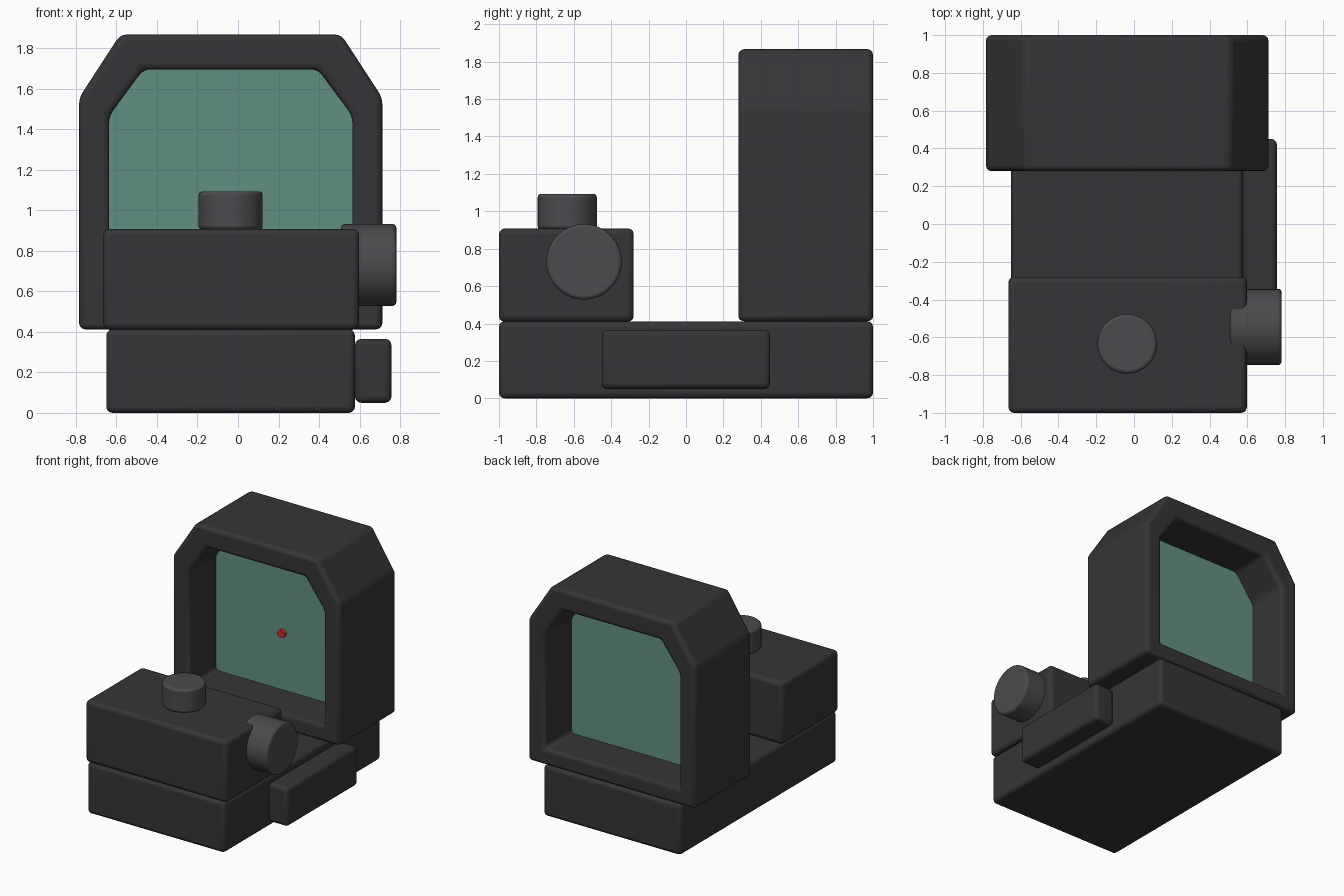
import bpy, bmesh, math
from mathutils import Matrix

if "Cube" in bpy.data.objects:
    bpy.data.objects.remove(bpy.data.objects["Cube"])

CX = -0.036  # symmetry plane of the body


def material(name, r, g, b, a=1.0):
    m = bpy.data.materials.new(name)
    m.diffuse_color = (r, g, b, a)
    m.use_nodes = True
    m.node_tree.nodes["Principled BSDF"].inputs["Base Color"].default_value = m.diffuse_color
    return m


BODY = material("dark_body", 0.036, 0.036, 0.039)
KNOB = material("knob_grey", 0.07, 0.07, 0.075)
GLASS = material("tinted_glass", 0.12, 0.28, 0.23, 0.85)
RED = material("red_dot", 0.65, 0.02, 0.02)


def finish(name, bm, mat, bevel=0.0):
    bmesh.ops.recalc_face_normals(bm, faces=bm.faces)
    mesh = bpy.data.meshes.new(name)
    bm.to_mesh(mesh)
    bm.free()
    ob = bpy.data.objects.new(name, mesh)
    bpy.context.collection.objects.link(ob)
    mesh.materials.append(mat)
    if bevel:
        mod = ob.modifiers.new("bevel", 'BEVEL')
        mod.width = bevel
        mod.segments = 3
        mod.limit_method = 'ANGLE'
        mod.angle_limit = math.radians(25)
    bpy.ops.object.select_all(action='DESELECT')
    ob.select_set(True)
    bpy.context.view_layer.objects.active = ob
    bpy.ops.object.shade_smooth_by_angle(angle=math.radians(30))
    return ob


def box(name, x0, x1, y0, y1, z0, z1, bevel=0.03):
    bm = bmesh.new()
    bmesh.ops.create_cube(bm, size=1)
    bmesh.ops.scale(bm, verts=bm.verts, vec=(x1 - x0, y1 - y0, z1 - z0))
    bmesh.ops.translate(bm, verts=bm.verts,
                        vec=((x0 + x1) / 2, (y0 + y1) / 2, (z0 + z1) / 2))
    return finish(name, bm, BODY, bevel)


def disc(name, centre, radius, depth, axis, mat, bevel=0.0):
    turn = {'X': Matrix.Rotation(math.pi / 2, 4, 'Y'),
            'Y': Matrix.Rotation(math.pi / 2, 4, 'X'),
            'Z': Matrix.Identity(4)}[axis]
    bm = bmesh.new()
    bmesh.ops.create_cone(bm, cap_ends=True, segments=32, radius1=radius,
                          radius2=radius, depth=depth,
                          matrix=Matrix.Translation(centre) @ turn)
    return finish(name, bm, mat, bevel)


def arch(half, bottom, shoulder, top_half, top):
    # chamfered window outline in the xz plane
    right = [(half, bottom), (half, shoulder), (top_half, top)]
    return ([(CX + x, z) for x, z in right] +
            [(CX - x, z) for x, z in reversed(right)])


# Base and laser/battery housing, with the side tray
box("base", -0.65, 0.577, -1, 1, 0, 0.412)
box("emitter_housing", -0.665, 0.597, -1, -0.28, 0.41, 0.908)
box("side_battery_tray", 0.577, 0.757, -0.45, 0.45, 0.05, 0.365)

# Adjustment knobs
disc("top_knob", (CX, -0.635, 0.998), 0.158, 0.19, 'Z', KNOB, 0.018)
disc("side_knob", (0.645, -0.545, 0.73), 0.202, 0.272, 'X', KNOB, 0.018)

# Window hood: chamfered ring extruded along y
outer = arch(0.748, 0.412, 1.555, 0.545, 1.867)
inner = arch(0.6, 0.54, 1.465, 0.43, 1.695)
bm = bmesh.new()
rings = [[bm.verts.new((x, y, z)) for x, z in prof]
         for prof, y in ((outer, 0.28), (outer, 1.0), (inner, 1.0), (inner, 0.28))]
for a, b in zip(rings, rings[1:] + rings[:1]):
    for i in range(6):
        j = (i + 1) % 6
        bm.faces.new((a[i], a[j], b[j], b[i]))
finish("window_hood", bm, BODY, 0.03)

# Lens pane halfway through the hood
bm = bmesh.new()
face = bm.faces.new([bm.verts.new((x, 0.625, z))
                     for x, z in arch(0.61, 0.53, 1.468, 0.435, 1.705)])
ext = bmesh.ops.extrude_face_region(bm, geom=[face])
bmesh.ops.translate(bm, vec=(0, 0.03, 0),
                    verts=[v for v in ext["geom"] if isinstance(v, bmesh.types.BMVert)])
finish("lens", bm, GLASS)

# Aiming dot on the lens
disc("aiming_dot", (CX, 0.612, 1.0), 0.032, 0.03, 'Y', RED)
